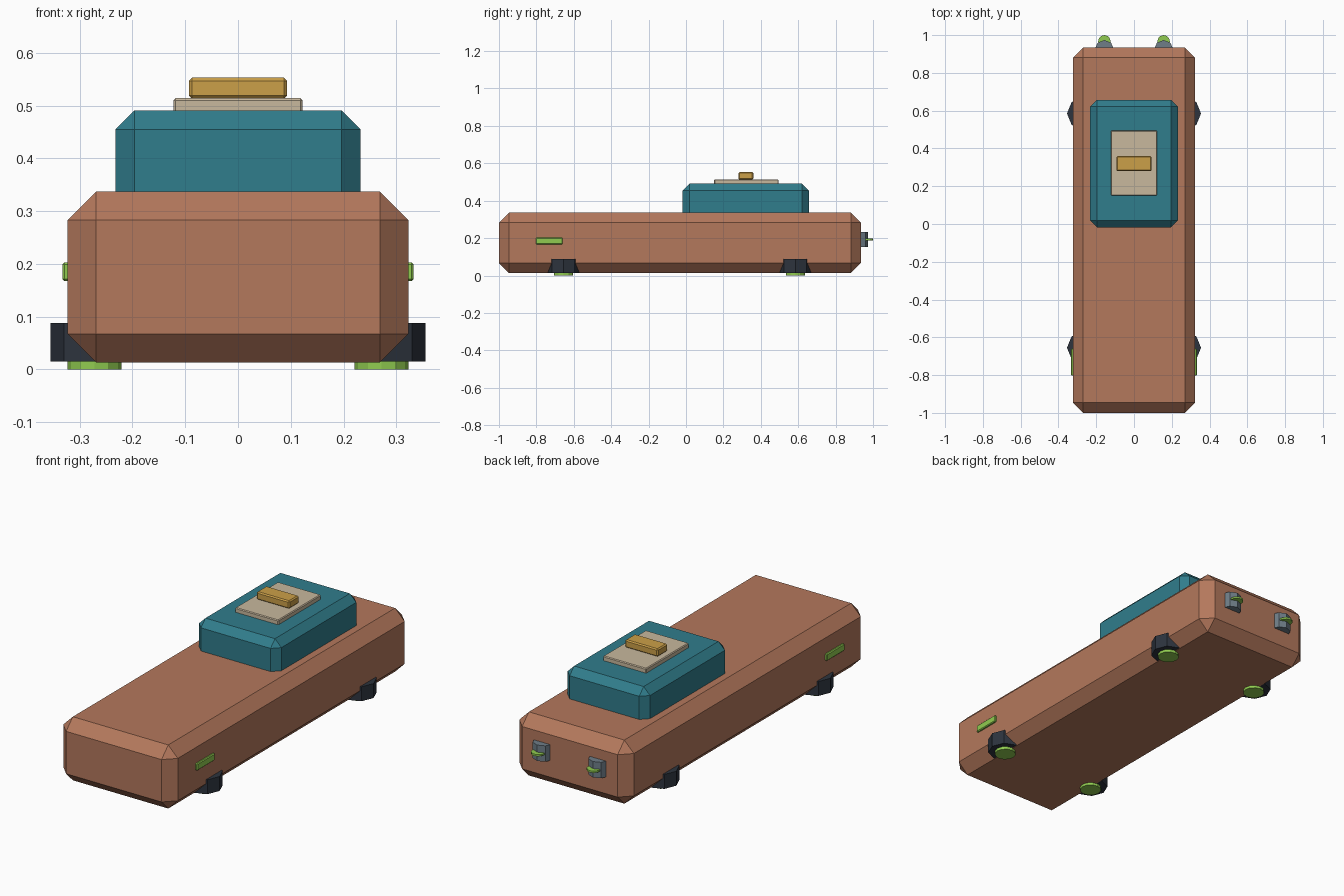
import bpy
import bmesh
import math
from mathutils import Matrix, Vector

cube = bpy.data.objects.get("Cube")
if cube:
    bpy.data.objects.remove(cube, do_unlink=True)


def material(name, rgb):
    mat = bpy.data.materials.new(name)
    mat.use_nodes = True
    colour = (*rgb, 1.0)
    mat.diffuse_color = colour
    mat.node_tree.nodes["Principled BSDF"].inputs["Base Color"].default_value = colour
    return mat


clay = material("clay brown", (0.456, 0.188, 0.107))
teal = material("deep teal", (0.03, 0.205, 0.262))
cream = material("cream", (0.58, 0.48, 0.34))
gold = material("gold", (0.60, 0.35, 0.065))
lime = material("lime green", (0.28, 0.60, 0.08))
charcoal = material("charcoal", (0.026, 0.034, 0.048))
steel = material("steel grey", (0.156, 0.205, 0.242))


def finish(bm, name, mat):
    mesh = bpy.data.meshes.new(name)
    bmesh.ops.recalc_face_normals(bm, faces=bm.faces)
    bm.to_mesh(mesh)
    bm.free()
    mesh.materials.append(mat)
    obj = bpy.data.objects.new(name, mesh)
    bpy.context.collection.objects.link(obj)
    return obj


def chamfered_box(name, low, high, chamfer, mat):
    low, high = Vector(low), Vector(high)
    bm = bmesh.new()
    bmesh.ops.create_cube(bm, size=1)
    bmesh.ops.scale(bm, vec=high - low, verts=bm.verts)
    bmesh.ops.translate(bm, vec=(low + high) / 2, verts=bm.verts)
    bmesh.ops.bevel(bm, geom=bm.edges[:], offset=chamfer, segments=1,
                    profile=0.5, affect='EDGES')
    return finish(bm, name, mat)


def upright_prism(name, x, y, bottom, top, radius, sides, mat):
    # Corners lie on the x and y axes
    bm = bmesh.new()
    ring = [bm.verts.new((x + radius * math.cos(math.tau * i / sides),
                          y + radius * math.sin(math.tau * i / sides), bottom))
            for i in range(sides)]
    base = bm.faces.new(ring)
    out = bmesh.ops.extrude_face_region(bm, geom=[base], use_keep_orig=True)
    raised = [v for v in out["geom"] if isinstance(v, bmesh.types.BMVert)]
    bmesh.ops.translate(bm, vec=(0, 0, top - bottom), verts=raised)
    return finish(bm, name, mat)


# Hull and the stacked blocks on its roof
chamfered_box("body", (-0.323, -1, 0.013), (0.323, 0.935, 0.337), 0.054, clay)
chamfered_box("cabin", (-0.232, -0.018, 0.25), (0.232, 0.657, 0.491), 0.036, teal)
chamfered_box("roof_plate", (-0.122, 0.15, 0.487), (0.122, 0.495, 0.514), 0.004, cream)
chamfered_box("roof_bar", (-0.093, 0.28, 0.513), (0.093, 0.36, 0.553), 0.006, gold)

for side, label in ((1, "left"), (-1, "right")):
    # Marker strips on the flanks
    inner, outer = sorted((side * 0.31, side * 0.333))
    chamfered_box(f"marker_{label}", (inner, -0.803, 0.167), (outer, -0.66, 0.203),
                  0.004, lime)
    # Wheel blocks with round feet
    for y, end in ((-0.655, "front"), (0.585, "back")):
        upright_prism(f"wheel_block_{end}_{label}", side * 0.27, y, 0.0145, 0.088,
                      0.085, 8, charcoal)
        upright_prism(f"wheel_foot_{end}_{label}", side * 0.272, y, 0, 0.03,
                      0.051, 12, lime)
    # Rear lamp housings with thin discs
    upright_prism(f"lamp_housing_{label}", side * 0.157, 0.923, 0.152, 0.233,
                  0.051, 8, steel)
    upright_prism(f"lamp_disc_{label}", side * 0.157, 0.967, 0.188, 0.197,
                  0.033, 12, lime)
